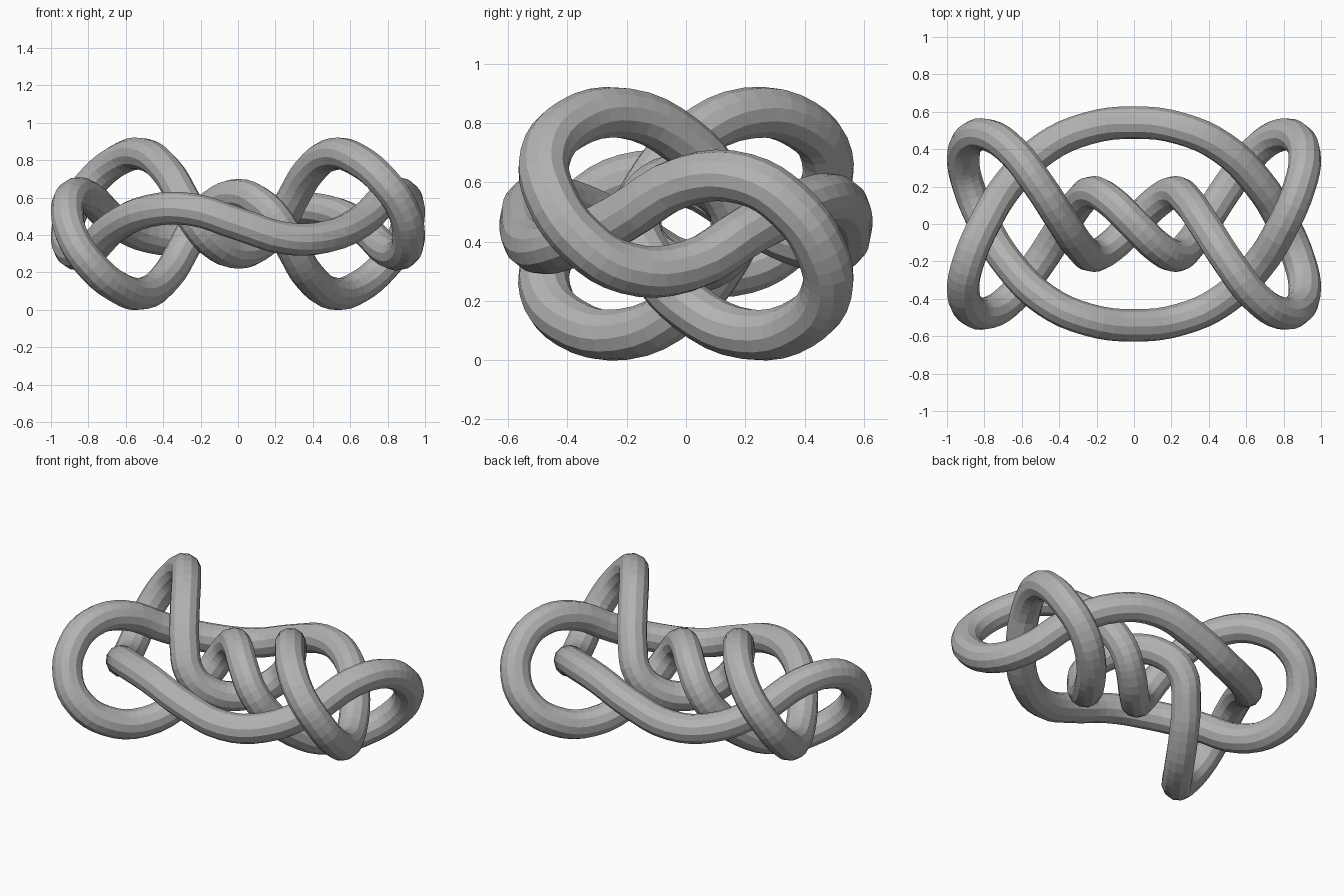
import bpy

cube = bpy.data.objects.get("Cube")
if cube:
    bpy.data.objects.remove(cube, do_unlink=True)

MID_Z = 0.46
TUBE_RADIUS = 0.087

# One quarter of the centre line, from the back arc to the middle crossing
quarter = [
    (0, 0.542, 0), (0.25, 0.51, 0.077), (0.47, 0.41, 0.07), (0.66, 0.225, -0.015),
    (0.8, 0, -0.145), (0.885, -0.2, -0.15), (0.913, -0.35, -0.06),
    (0.875, -0.455, 0.09), (0.78, -0.475, 0.225), (0.65, -0.39, 0.335),
    (0.51, -0.21, 0.373), (0.38, -0.01, 0.28), (0.29, 0.12, 0.13),
    (0.22, 0.17, 0), (0.13, 0.125, -0.1), (0, 0, -0.153),
]

# Half turns about the vertical and sideways axes complete the closed loop
half = quarter + [(-x, -y, z) for x, y, z in reversed(quarter[1:-1])]
loop = half + [(x, -y, -z) for x, y, z in half]

# Twelve-sided tube swept along the loop
curve = bpy.data.curves.new("knot_tube", "CURVE")
curve.dimensions = "3D"
curve.twist_mode = "MINIMUM"
curve.resolution_u = 4
curve.bevel_depth = TUBE_RADIUS
curve.bevel_resolution = 4
spline = curve.splines.new("BEZIER")
spline.bezier_points.add(len(loop) - 1)
spline.use_cyclic_u = True
for point, (x, y, z) in zip(spline.bezier_points, loop):
    point.co = (x, y, z + MID_Z)
    point.handle_left_type = point.handle_right_type = "AUTO"

grey = bpy.data.materials.new("mid grey")
grey.use_nodes = True
color = (0.45, 0.45, 0.45, 1)
grey.diffuse_color = color
grey.node_tree.nodes["Principled BSDF"].inputs["Base Color"].default_value = color
curve.materials.append(grey)

# Turn the sweep into a mesh with gently faceted sides
knot = bpy.data.objects.new("knot_tube", curve)
bpy.context.collection.objects.link(knot)
bpy.ops.object.select_all(action="DESELECT")
knot.select_set(True)
bpy.context.view_layer.objects.active = knot
bpy.ops.object.convert(target="MESH")
bpy.ops.object.shade_flat()
